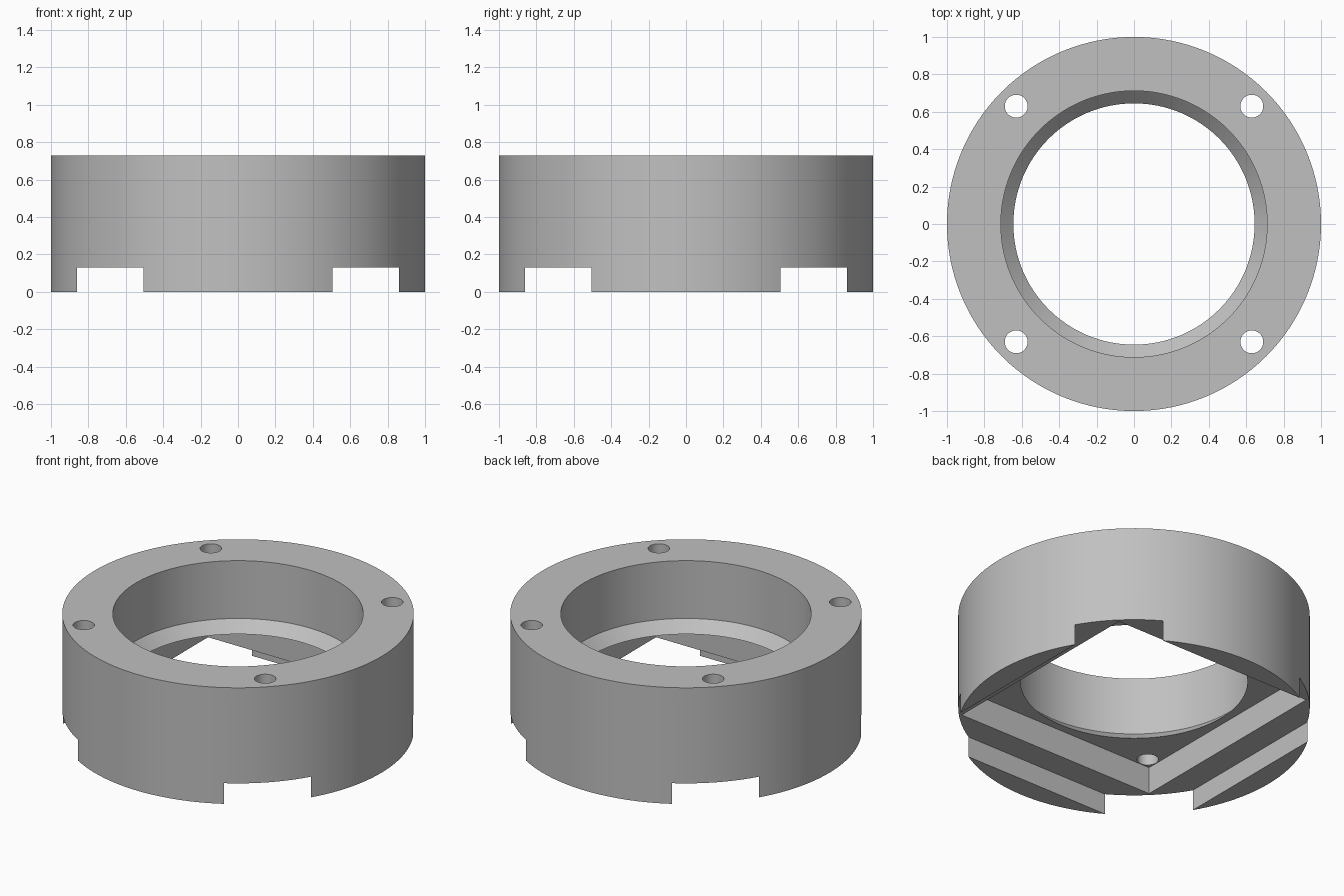
import bpy
import math

cube = bpy.data.objects.get("Cube")
if cube:
    bpy.data.objects.remove(cube, do_unlink=True)

HEIGHT = 0.73
STEP = 0.13          # depth of the wide square recess
FLOOR = 0.30         # depth of the narrow square recess
BORE, THROAT = 0.712, 0.645
SEGMENTS = 128

grey = bpy.data.materials.new("plain grey")
grey.use_nodes = True
colour = (0.53, 0.53, 0.53, 1)
grey.diffuse_color = colour
grey.node_tree.nodes["Principled BSDF"].inputs["Base Color"].default_value = colour


def lathe(name, profile):
    """Closed ring swept from a profile of (radius, height) points."""
    n = len(profile)
    verts, faces = [], []
    for i in range(SEGMENTS):
        a = math.tau * i / SEGMENTS
        verts += [(r * math.cos(a), r * math.sin(a), z) for r, z in profile]
        j = (i + 1) % SEGMENTS
        faces += [(i * n + k, j * n + k, j * n + (k + 1) % n, i * n + (k + 1) % n)
                  for k in range(n)]
    mesh = bpy.data.meshes.new(name)
    mesh.from_pydata(verts, [], faces)
    obj = bpy.data.objects.new(name, mesh)
    bpy.context.collection.objects.link(obj)
    return obj


def cut(target, cutter):
    """Subtract the cutter from the target and discard it."""
    cutter.hide_render = True
    mod = target.modifiers.new("cut", 'BOOLEAN')
    mod.operation = 'DIFFERENCE'
    mod.solver = 'EXACT'
    mod.object = cutter
    bpy.ops.object.select_all(action='DESELECT')
    target.select_set(True)
    bpy.context.view_layer.objects.active = target
    bpy.ops.object.modifier_apply(modifier=mod.name)
    bpy.data.objects.remove(cutter, do_unlink=True)


def square_cutter(half, depth):
    bpy.ops.mesh.primitive_cube_add(size=2, location=(0, 0, depth - 0.5))
    cutter = bpy.context.object
    cutter.scale = (half, half, 0.5)
    return cutter


# Round housing with a chamfered shoulder inside the bore
housing = lathe("round_housing", [
    (THROAT, 0), (1, 0), (1, HEIGHT), (BORE, HEIGHT),
    (BORE, FLOOR + BORE - THROAT), (THROAT, FLOOR)])

# Stepped square recesses underneath; the wide one opens the rim at its corners
cut(housing, square_cutter(0.862, STEP))
cut(housing, square_cutter(0.695, FLOOR))

# Four screw holes
for sx in (-1, 1):
    for sy in (-1, 1):
        bpy.ops.mesh.primitive_cylinder_add(
            vertices=48, radius=0.061, depth=2, location=(sx * 0.63, sy * 0.63, 0.5))
        cut(housing, bpy.context.object)

# Colour and shading
housing.data.materials.clear()
housing.data.materials.append(grey)
for face in housing.data.polygons:
    face.material_index = 0
bpy.ops.object.select_all(action='DESELECT')
housing.select_set(True)
bpy.context.view_layer.objects.active = housing
bpy.ops.object.shade_smooth_by_angle(angle=math.radians(30))
